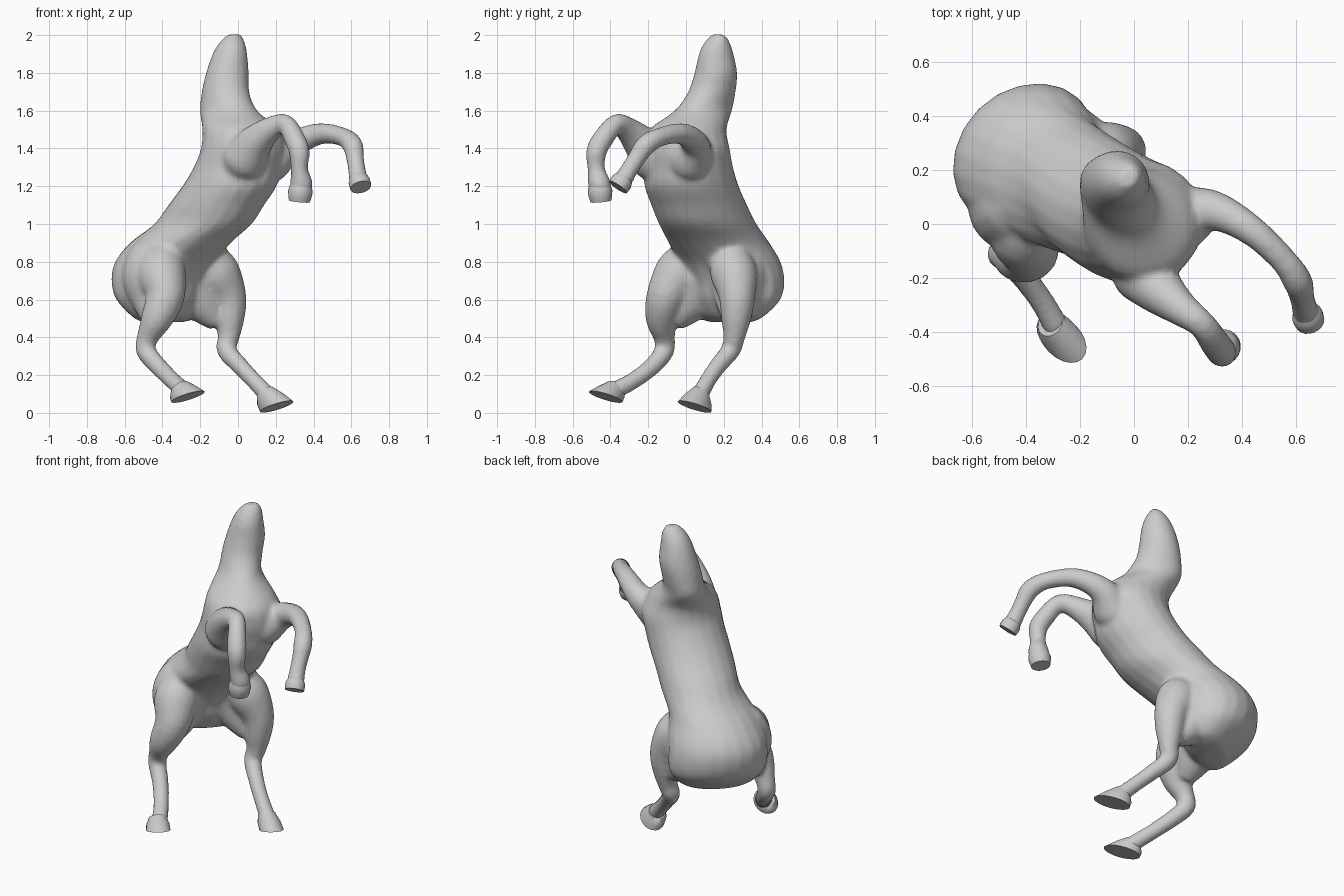
import bpy, bmesh, math
from mathutils import Vector

FWD = Vector((1, -1, 0)).normalized()   # heading of the animal
LAT = Vector((1, 1, 0)).normalized()    # its left side
UP = Vector((0, 0, 1))


def spline(rows, sub=4):
    """Catmull-Rom interpolation through rows of numbers."""
    out = []
    n = len(rows)
    for i in range(n - 1):
        p = [rows[max(0, min(n - 1, i + k))] for k in (-1, 0, 1, 2)]
        for s in range(sub):
            t = s / sub
            out.append([0.5 * (2 * b + (c - a) * t + (2 * a - 5 * b + 4 * c - d) * t * t
                               + (3 * b - a - 3 * c + d) * t ** 3) for a, b, c, d in zip(*p)])
    out.append(list(rows[-1]))
    return out


def loft(bm, rings):
    """Skin a list of (centre, u, v) ellipses into a closed tube."""
    N = 20
    loops = []
    for c, u, v in rings:
        loops.append([bm.verts.new(c + u * math.cos(2 * math.pi * k / N) + v * math.sin(2 * math.pi * k / N))
                      for k in range(N)])
    faces = [bm.faces.new(loops[0]), bm.faces.new(loops[-1][::-1])]
    for a, b in zip(loops, loops[1:]):
        for k in range(N):
            j = (k + 1) % N
            faces.append(bm.faces.new((a[k], b[k], b[j], a[j])))
    bmesh.ops.recalc_face_normals(bm, faces=faces)


def limb(bm, rows, sub=4):
    """Tube along rows of (x, y, z, radius), rings square to the path."""
    pts = spline(rows, sub)
    rings = []
    for i, p in enumerate(pts):
        t = (Vector(pts[min(i + 1, len(pts) - 1)][:3]) - Vector(pts[max(i - 1, 0)][:3])).normalized()
        v = (LAT - t * LAT.dot(t)).normalized()
        rings.append((Vector(p[:3]), t.cross(v) * p[3], v * p[3]))
    loft(bm, rings)


def make(name, bm):
    me = bpy.data.meshes.new(name)
    bm.to_mesh(me)
    bm.free()
    ob = bpy.data.objects.new(name, me)
    bpy.context.collection.objects.link(ob)
    return ob


# Trunk and neck: level slices (z, x, y, half length, half width)
trunk = [(0.48, -.40, .24, .06, .14), (0.51, -.385, .235, .12, .22), (0.6, -.40, .255, .205, .28),
         (0.7, -.405, .255, .24, .29), (0.8, -.38, .23, .265, .28), (0.9, -.305, .175, .285, .25),
         (1.0, -.185, .115, .285, .23), (1.1, -.115, .07, .275, .232), (1.2, -.045, .03, .265, .235),
         (1.3, 0, .015, .24, .232), (1.4, .03, .005, .225, .23), (1.5, .015, .01, .215, .195),
         (1.6, -.05, .092, .175, .125), (1.7, -.066, .137, .135, .117), (1.8, -.056, .158, .115, .112),
         (1.9, -.043, .16, .094, .09), (1.96, -.031, .165, .066, .07), (2.003, -.02, .17, .03, .04)]
body = bmesh.new()
loft(body, [(Vector((x, y, z)), FWD * a, LAT * b) for z, x, y, a, b in spline(trunk)])

# Haunches
limb(body, [(-.36, .13, .92, .06), (-.425, .09, .82, .15), (-.445, .06, .7, .17),
            (-.44, .005, .58, .12), (-.44, -.07, .48, .06)])
limb(body, [(-.27, .21, .92, .06), (-.265, .265, .82, .15), (-.24, .28, .7, .16),
            (-.18, .27, .58, .115), (-.1, .265, .48, .06)])

# Legs
right_hind = [(-.36, .05, .88, .08), (-.405, -.03, .75, .13), (-.385, -.105, .62, .105), (-.43, -.13, .5, .085),
              (-.478, -.115, .4, .058), (-.488, -.115, .33, .053), (-.425, -.175, .25, .048),
              (-.345, -.28, .17, .045), (-.285, -.385, .115, .048)]
left_hind = [(-.2, .2, .88, .08), (-.12, .25, .75, .125), (-.053, .27, .62, .098), (-.045, .265, .5, .08),
             (-.05, .255, .4, .058), (-.06, .235, .33, .052), (.01, .17, .25, .046),
             (.085, .115, .17, .044), (.17, .065, .08, .048)]
right_front = [(-.02, -.13, 1.27, .08), (.03, -.17, 1.34, .12), (.09, -.24, 1.43, .095), (.17, -.31, 1.5, .067),
               (.25, -.37, 1.53, .052), (.3, -.44, 1.45, .056), (.325, -.475, 1.38, .055),
               (.325, -.475, 1.29, .046), (.335, -.46, 1.22, .06), (.33, -.45, 1.17, .058)]
left_front = [(.1, .02, 1.27, .08), (.17, .02, 1.34, .12), (.29, .05, 1.42, .077), (.43, -.02, 1.477, .057),
              (.55, -.13, 1.463, .05), (.605, -.21, 1.42, .055), (.62, -.26, 1.35, .048),
              (.63, -.305, 1.28, .047), (.64, -.335, 1.23, .053)]
for leg in (right_hind, left_hind, right_front, left_front):
    limb(body, leg)

# Fuse trunk and legs into one soft skin
skin = make("animal_body", body)
rm = skin.modifiers.new("fuse", 'REMESH')
rm.mode = 'VOXEL'
rm.voxel_size = 0.014
rm.use_smooth_shade = True
sm = skin.modifiers.new("soften", 'SMOOTH')
sm.factor = 0.5
sm.iterations = 6

# Hooves: (coronet centre, sole centre); hind soles face down with raised toes
hind = {"right_hind_hoof": ((-.31, -.37, .135), (-.265, -.425, .085)),
        "left_hind_hoof": ((.145, .08, .105), (.205, .045, .033))}
front = {"right_front_hoof": [(.335, -.46, 1.21, .055), (.33, -.455, 1.17, .066), (.325, -.45, 1.12, .056)],
         "left_front_hoof": [(.635, -.325, 1.25, .045), (.642, -.34, 1.225, .058), (.65, -.36, 1.195, .056)]}
hooves = []
for name, (top, sole) in hind.items():
    bm = bmesh.new()
    top, sole = Vector(top), Vector(sole)
    loft(bm, [(top, FWD * .04 + UP * .035, LAT * .05),
              (top.lerp(sole, .5), FWD * .08 + UP * .033, LAT * .066),
              (sole, FWD * .105 + UP * .032, LAT * .07)])
    hooves.append(make(name, bm))
for name, rows in front.items():
    bm = bmesh.new()
    limb(bm, rows, 2)
    hooves.append(make(name, bm))
for ob in hooves:
    bpy.ops.object.select_all(action='DESELECT')
    ob.select_set(True)
    bpy.context.view_layer.objects.active = ob
    bpy.ops.object.shade_smooth_by_angle(angle=math.radians(40))
